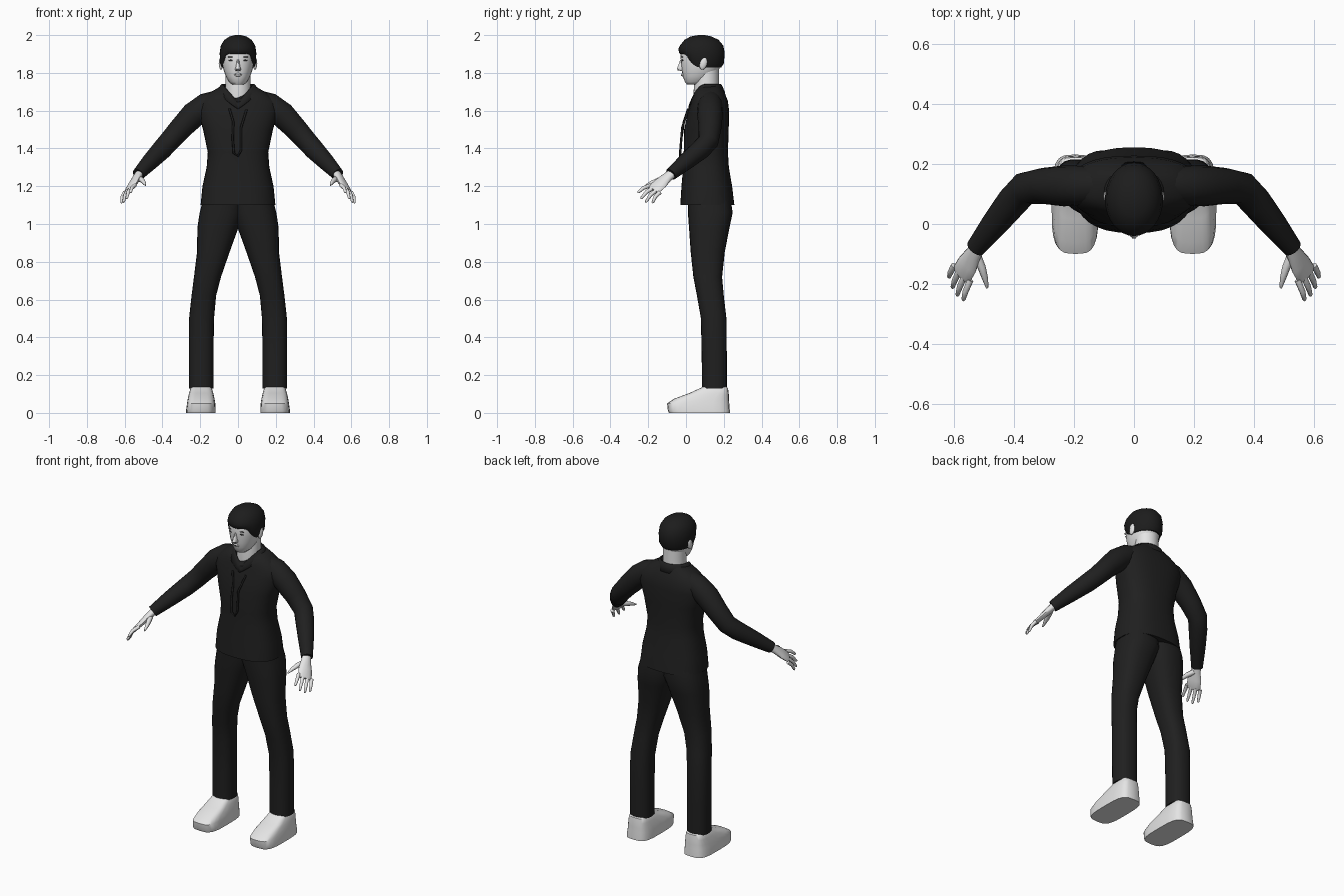
import bpy, bmesh, math
from mathutils import Vector

if "Cube" in bpy.data.objects:
    bpy.data.objects.remove(bpy.data.objects["Cube"], do_unlink=True)


def material(name, value):
    m = bpy.data.materials.new(name)
    m.use_nodes = True
    col = (value, value, value, 1)
    m.diffuse_color = col
    m.node_tree.nodes["Principled BSDF"].inputs["Base Color"].default_value = col
    return m


CLOTH = material("black cloth", 0.014)
HAIR = material("black hair", 0.012)
FEATURE = material("dark facial detail", 0.06)
PALE = material("pale grey", 0.78)


def finish(name, rings, mat, caps=True, angle=50):
    """Skin a list of point rings into a smooth shaded object."""
    bm = bmesh.new()
    rows = [[bm.verts.new(p) for p in ring] for ring in rings]
    n = len(rows[0])
    for a, b in zip(rows, rows[1:]):
        for i in range(n):
            j = (i + 1) % n
            bm.faces.new((a[i], a[j], b[j], b[i]))
    if caps:
        bm.faces.new(rows[0])
        bm.faces.new(rows[-1])
    bmesh.ops.recalc_face_normals(bm, faces=bm.faces)
    me = bpy.data.meshes.new(name)
    bm.to_mesh(me)
    bm.free()
    me.materials.append(mat)
    ob = bpy.data.objects.new(name, me)
    bpy.context.collection.objects.link(ob)
    smooth(ob, angle)
    return ob


def smooth(ob, angle=50):
    bpy.ops.object.select_all(action="DESELECT")
    ob.select_set(True)
    bpy.context.view_layer.objects.active = ob
    bpy.ops.object.shade_smooth_by_angle(angle=math.radians(angle))


def spow(v, p):
    return math.copysign(abs(v) ** p, v)


def stack(name, levels, mat, power=2.0, sides=24, flip=1, sharp=1, caps=True, angle=50):
    """Horizontal rings: z, x0, x1, y0, y1 and an optional drop at the front."""
    rings = []
    for z, x0, x1, y0, y1, *drop in levels:
        ring = []
        for k in range(sides):
            a = math.tau * k / sides
            c, s = math.cos(a), math.sin(a)
            low = drop[0] * min(1, sharp * (1 - abs(c))) if drop and s < 0 else 0
            x = (x0 + x1) / 2 + (x1 - x0) / 2 * spow(c, 2 / power)
            y = (y0 + y1) / 2 + (y1 - y0) / 2 * spow(s, 2 / power)
            ring.append((flip * x, y, z - low))
        rings.append(ring)
    return finish(name, rings, mat, caps, angle)


def tube(name, path, mat, sides=12, flip=1, across=(0, 1, 0.01)):
    """Rings square to a path: x, y, z, half width, half thickness."""
    pts = [Vector(p[:3]) for p in path]
    rings = []
    for i, p in enumerate(path):
        t = (pts[min(i + 1, len(pts) - 1)] - pts[max(i - 1, 0)]).normalized()
        u = Vector(across)
        u = (u - t * u.dot(t)).normalized()
        v = t.cross(u)
        ring = []
        for k in range(sides):
            a = math.tau * k / sides
            q = pts[i] + u * p[3] * math.cos(a) + v * p[-1] * math.sin(a)
            ring.append((flip * q.x, q.y, q.z))
        rings.append(ring)
    return finish(name, rings, mat)


def ball(name, loc, size, mat, tilt=0):
    bpy.ops.mesh.primitive_uv_sphere_add(segments=12, ring_count=8, radius=1, location=loc)
    ob = bpy.context.object
    ob.name, ob.scale, ob.rotation_euler = name, size, (tilt, 0, 0)
    ob.data.materials.append(mat)
    smooth(ob)
    return ob


def even(z, half, y0, y1, *drop):
    return (z, -half, half, y0, y1, *drop)


# Shirt body with a dipping neckline
stack("shirt", [
    even(1.10, .198, -.03, .256), even(1.2, .188, -.024, .244),
    even(1.3, .166, -.015, .227), even(1.38, .16, -.012, .222),
    even(1.5, .185, -.01, .226), even(1.6, .215, .012, .228),
    even(1.65, .205, .025, .222, .01), even(1.695, .15, .027, .205, .05),
    even(1.73, .09, .035, .185, .09)], CLOTH, power=2.5, sides=32)

# Fold-over collar
collar = stack("collar", [
    even(1.742, .084, .037, .182, .095), even(1.735, .093, .028, .19, .1),
    even(1.695, .118, .012, .208, .085)], CLOTH, sides=32, caps=False)
collar.modifiers.new("thickness", "SOLIDIFY").thickness = 0.006

# Hanging neck cord
tube("neck_cord", [
    (-.045, .012, 1.61, .006), (-.025, -.012, 1.54, .006), (-.028, -.025, 1.45, .006),
    (-.022, -.03, 1.375, .006), (0, -.031, 1.36, .006), (.016, -.03, 1.39, .006),
    (.016, -.02, 1.51, .006), (.045, .012, 1.605, .006)], CLOTH, sides=8)

# Neck and head
stack("neck", [
    even(1.62, .075, .045, .18), even(1.7, .068, .04, .176),
    even(1.76, .066, .045, .175), even(1.84, .066, .05, .175)], PALE)
stack("head", [
    even(1.738, .03, .005, .08), even(1.752, .047, -.006, .11),
    even(1.78, .063, -.016, .145), even(1.81, .075, -.022, .172),
    even(1.85, .084, -.026, .186), even(1.9, .087, -.03, .192),
    even(1.95, .075, -.015, .175)], PALE, power=2.2)
stack("nose", [
    even(1.81, .014, -.03, .0), even(1.82, .016, -.05, .0),
    even(1.835, .011, -.044, .0), even(1.872, .007, -.03, .0)], PALE, sides=10)
ball("lips", (0, -.018, 1.79), (.02, .009, .009), PALE)
ball("mouth_line", (0, -.024, 1.792), (.017, .004, .0025), FEATURE)

# Short cropped hair with a raised fringe
stack("hair", [
    even(1.828, .086, -.028, .186, -.07), even(1.85, .095, -.037, .2, -.055),
    even(1.905, .097, -.04, .205, -.022), even(1.945, .091, -.032, .197),
    even(1.975, .072, -.008, .172), even(1.993, .045, .025, .135),
    even(2.0, .015, .065, .1)], HAIR, sides=32, sharp=3)

for side, s in (("left", 1), ("right", -1)):
    # Facial details
    ball(side + "_eye", (s * .036, -.018, 1.866), (.014, .005, .004), FEATURE)
    ball(side + "_eyebrow", (s * .037, -.02, 1.884), (.018, .005, .003), FEATURE)
    ball(side + "_nostril", (s * .008, -.04, 1.811), (.004, .004, .002), FEATURE)
    ball(side + "_ear", (s * .09, .092, 1.85), (.012, .02, .034), PALE, -.25)

    # Sleeve
    tube(side + "_sleeve", [
        (.1, .13, 1.655, .055), (.165, .128, 1.63, .066), (.235, .127, 1.578, .068),
        (.305, .127, 1.505, .06), (.365, .118, 1.437, .055), (.405, .075, 1.392, .053),
        (.465, .0, 1.33, .045), (.528, -.08, 1.263, .033)], CLOTH, 16, s)

    # Hand: palm, four fingers and thumb
    span = (.06, .06, -.04)
    tube(side + "_palm", [
        (.518, -.068, 1.272, .026, .022), (.535, -.1, 1.247, .03, .02),
        (.555, -.135, 1.215, .041, .017), (.573, -.165, 1.188, .042, .013),
        (.578, -.174, 1.18, .034, .008)], PALE, 12, s, span)
    tips = {"index": (.57, -.256, 1.165), "middle": (.59, -.24, 1.133),
            "ring": (.606, -.214, 1.114), "little": (.617, -.178, 1.11)}
    for k, (finger, tip) in enumerate(tips.items()):
        base = Vector((.546, -.187, 1.205)).lerp(Vector((.6, -.138, 1.168)), k / 3)
        mid = base.lerp(Vector(tip), .5) + Vector((.004, -.004, .006))
        tube(f"{side}_{finger}_finger", [
            (*base, .011), (*mid, .01), (*mid.lerp(Vector(tip), .85), .007),
            (*tip, .003)], PALE, 8, s, span)
    tube(side + "_thumb", [
        (.527, -.1, 1.242, .016), (.508, -.145, 1.232, .014),
        (.496, -.185, 1.218, .01), (.49, -.213, 1.205, .004)], PALE, 8, s, span)

    # Trouser leg
    stack(side + "_trouser_leg", [
        (.13, .13, .26, .085, .216), (.3, .13, .26, .083, .216),
        (.5, .127, .259, .079, .214), (.62, .116, .246, .058, .2),
        (.72, .09, .233, .039, .191), (.85, .045, .217, .025, .205),
        (.98, -.002, .215, .016, .23), (1.06, -.03, .203, .01, .247),
        (1.14, -.03, .183, .01, .235)], CLOTH, power=2.4, flip=s)

    # Shoe
    stack(side + "_shoe", [
        (0, .118, .275, -.09, .232), (.012, .118, .275, -.096, .232),
        (.05, .12, .27, -.1, .229), (.075, .124, .266, -.062, .228),
        (.105, .131, .259, .018, .226), (.132, .139, .251, .078, .222),
        (.14, .145, .246, .09, .212)], PALE, power=3.6, flip=s, angle=40)
